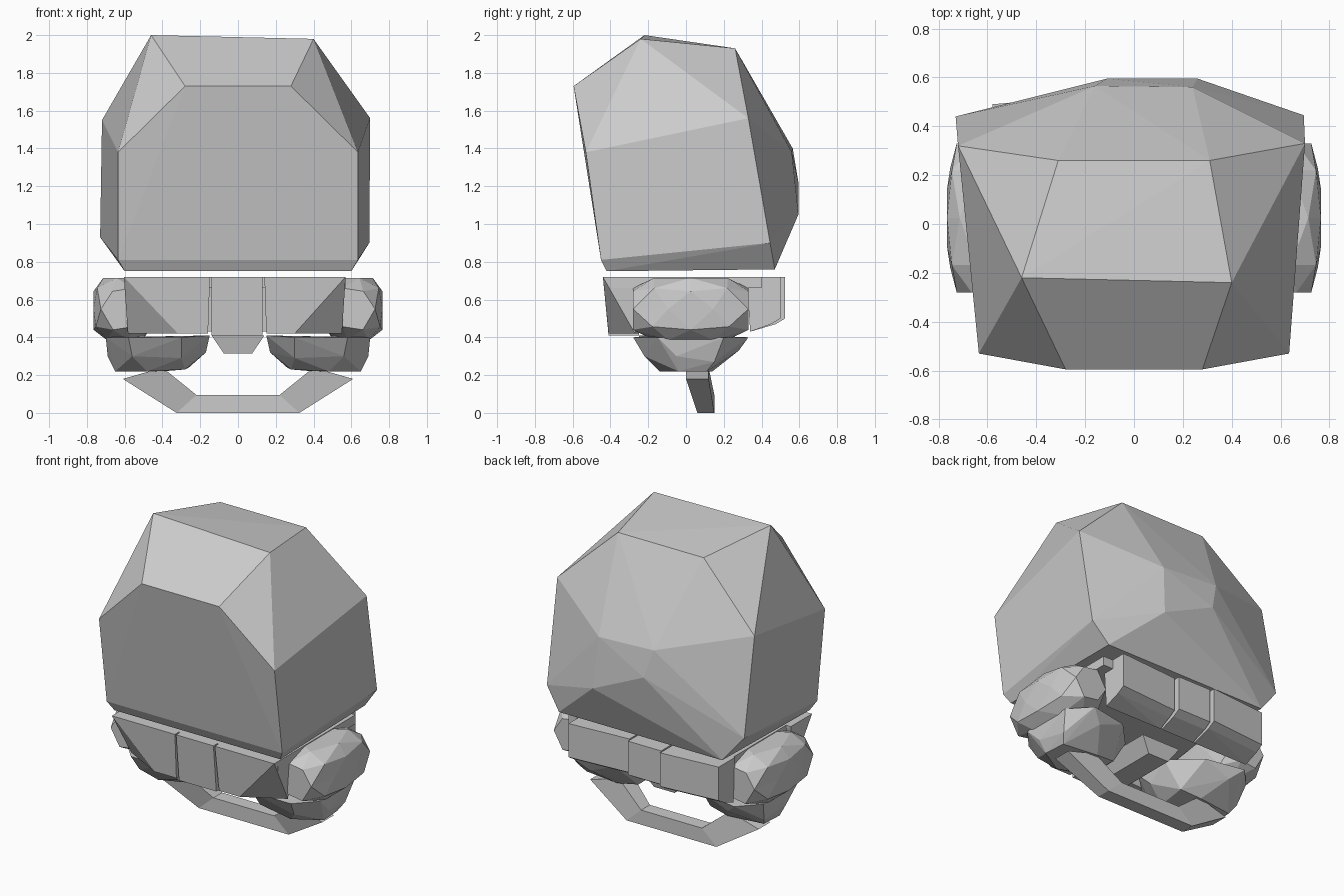
import bpy, bmesh
from math import radians

if "Cube" in bpy.data.objects:
    bpy.data.objects.remove(bpy.data.objects["Cube"])


def finish(name, bm):
    bmesh.ops.recalc_face_normals(bm, faces=bm.faces)
    me = bpy.data.meshes.new(name)
    bm.to_mesh(me)
    bm.free()
    ob = bpy.data.objects.new(name, me)
    bpy.context.collection.objects.link(ob)
    return ob


def hull(name, pts):
    """Faceted solid wrapped around a few corner points."""
    bm = bmesh.new()
    for p in pts:
        bm.verts.new(p)
    res = bmesh.ops.convex_hull(bm, input=bm.verts)
    junk = {g for g in res["geom_interior"] + res["geom_unused"]
            if isinstance(g, bmesh.types.BMVert)}
    bmesh.ops.delete(bm, geom=list(junk), context='VERTS')
    bmesh.ops.dissolve_limit(bm, angle_limit=radians(2),
                             verts=bm.verts, edges=bm.edges)
    return finish(name, bm)


def pair(x, y, z):
    return [(-x, y, z), (x, y, z)]


def flip(pts):
    return [(-x, y, z) for x, y, z in pts]


# Large faceted dome
hull("dome",
     pair(0.60, -0.42, 0.75) + pair(0.635, -0.45, 0.81)     # front bottom
     + pair(0.635, -0.53, 1.38) + pair(0.28, -0.595, 1.73)  # front face
     + [(-0.46, -0.22, 2.0), (0.40, -0.24, 1.98)]           # crown
     + pair(0.31, 0.26, 1.93)
     + [(-0.72, 0.32, 1.55), (0.70, 0.33, 1.56)]            # shoulders
     + [(-0.73, 0.44, 0.93), (0.695, 0.445, 0.90)]
     + pair(0.59, 0.47, 0.76)                               # back bottom
     + [(-0.16, 0.565, 1.40), (-0.11, 0.595, 1.22),
        (0.26, 0.595, 1.05), (0.24, 0.56, 1.38)])

# Front band: centre block and two outer blocks with a folded corner
hull("front_block_middle", [(x, y, z) for x in (-0.14, 0.13)
                            for y, z in ((-0.44, 0.72), (-0.41, 0.41),
                                         (-0.25, 0.72), (-0.25, 0.41))])
outer = [(0.14, -0.44, 0.72), (0.15, -0.41, 0.42), (0.57, -0.44, 0.72),
         (0.30, -0.41, 0.42), (0.55, -0.27, 0.42), (0.57, -0.22, 0.72),
         (0.14, -0.25, 0.72), (0.15, -0.25, 0.42)]
hull("front_block_right", outer)
hull("front_block_left", [(x * 1.06, y, z) for x, y, z in flip(outer)])

# Back band: three blocks
for name, x0, x1, y0, y1 in (("back_block_right", 0.08, 0.50, 0.47, 0.50),
                             ("back_block_middle", -0.17, 0.07, 0.50, 0.50),
                             ("back_block_left", -0.58, -0.18, 0.49, 0.525)):
    pts = []
    for x, y in ((x0, y0), (x1, y1)):
        pts += [(x, 0.32, 0.72), (x, y, 0.72), (x, y, 0.50),
                (x, y - 0.05, 0.47), (x, 0.34, 0.43)]
    hull(name, pts)

# Thin plate tying the band together beneath the dome
hull("top_plate", [p for z in (0.66, 0.72) for y in (-0.40, 0.40)
                   for p in pair(0.57, y, z)])

# Keel running front to back under the plate
hull("keel", [p for y in (-0.25, 0.25)
              for p in pair(0.14, y, 0.41) + pair(0.075, y * 0.9, 0.315)])

# Rounded side pods and the lower pods below them
for side, s in (("left", -1), ("right", 1)):
    bm = bmesh.new()
    bmesh.ops.create_icosphere(bm, subdivisions=2, radius=1)
    for v in bm.verts:
        x, y, z = (max(-0.82, min(0.82, c * 1.04)) / 0.82 for c in v.co)
        v.co = (s * (0.61 + x * 0.155), 0.025 + y * 0.305, 0.55 + z * 0.165)
    finish("side_pod_" + side, bm)

    low = [(0.15, -0.14, 0.41), (0.15, 0.10, 0.41), (0.17, -0.05, 0.32),
           (0.30, -0.28, 0.40), (0.58, -0.28, 0.40), (0.70, -0.15, 0.40),
           (0.70, 0.20, 0.40), (0.58, 0.33, 0.40), (0.32, 0.28, 0.40),
           (0.30, -0.20, 0.29), (0.56, -0.22, 0.30), (0.69, -0.05, 0.30),
           (0.67, 0.15, 0.27), (0.50, 0.28, 0.33), (0.26, 0.12, 0.24),
           (0.28, -0.08, 0.23), (0.48, -0.14, 0.22), (0.65, -0.04, 0.22),
           (0.64, 0.11, 0.22), (0.40, 0.14, 0.22)]
    hull("lower_pod_" + side, low if s > 0 else flip(low))

# Angular chin bar: outer/inner stations swept left to right
stations = [(0.61, 0.18, 0.40, 0.24, 0.0, 0.12),
            (0.325, 0.0, 0.22, 0.095, 0.06, 0.15)]
path = [(-a, b, -c, d, e, f) for a, b, c, d, e, f in stations] + stations[::-1]
bm = bmesh.new()
rings = [[bm.verts.new(p) for p in ((xo, y0, zo), (xo, y1, zo),
                                    (xi, y1, zi), (xi, y0, zi))]
         for xo, zo, xi, zi, y0, y1 in path]
for a, b in zip(rings, rings[1:]):
    for i in range(4):
        j = (i + 1) % 4
        bm.faces.new((a[i], a[j], b[j], b[i]))
bm.faces.new(rings[0])
bm.faces.new(rings[-1])
finish("chin_bar", bm)
